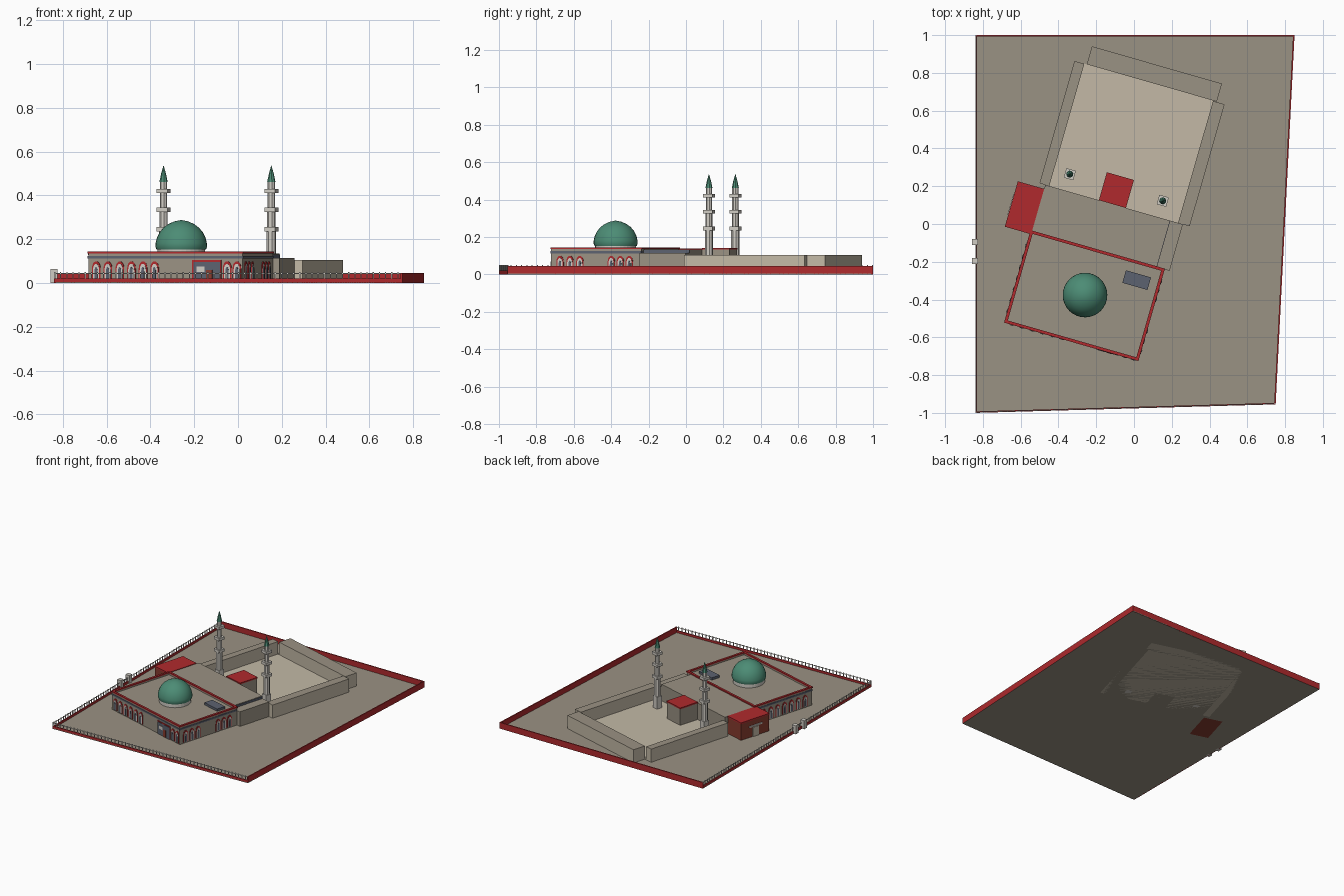
import bpy, bmesh, math
from mathutils import Matrix, Vector

if "Cube" in bpy.data.objects:
    bpy.data.objects.remove(bpy.data.objects["Cube"])


def material(name, rgb):
    mat = bpy.data.materials.new(name)
    mat.use_nodes = True
    linear = [((c / 255 + 0.055) / 1.055) ** 2.4 for c in rgb] + [1]
    mat.diffuse_color = linear
    mat.node_tree.nodes["Principled BSDF"].inputs["Base Color"].default_value = linear
    return mat


STONE = material("stone", (154, 146, 131))
BEIGE = material("beige", (195, 185, 166))
RED = material("red", (176, 42, 45))
BRICK = material("brick", (136, 60, 47))
GREEN = material("green", (76, 140, 117))
SLATE = material("slate", (92, 98, 112))
PALE = material("pale_stone", (208, 204, 196))

# Site frame, and the frame of the turned building
SITE = Matrix.Identity(4)
HALL = Matrix.Translation((-0.683, -0.519, 0)) @ Matrix.Rotation(math.radians(-16), 4, "Z")


def finish(name, bm, mats, frame):
    bmesh.ops.recalc_face_normals(bm, faces=bm.faces)
    mesh = bpy.data.meshes.new(name)
    bm.to_mesh(mesh)
    bm.free()
    for mat in mats:
        mesh.materials.append(mat)
    obj = bpy.data.objects.new(name, mesh)
    obj.matrix_world = frame
    bpy.context.collection.objects.link(obj)
    return obj


def prism(name, points, z0, z1, mat, frame=HALL, top=None):
    bm = bmesh.new()
    low = [bm.verts.new((x, y, z0)) for x, y in points]
    high = [bm.verts.new((x, y, z1)) for x, y in points]
    bm.faces.new(low)
    bm.faces.new(high).material_index = 1 if top else 0
    for i in range(len(points)):
        j = (i + 1) % len(points)
        bm.faces.new((low[i], low[j], high[j], high[i]))
    return finish(name, bm, [mat, top] if top else [mat], frame)


def box(name, u0, u1, v0, v1, z0, z1, mat, frame=HALL, top=None):
    return prism(name, [(u0, v0), (u1, v0), (u1, v1), (u0, v1)], z0, z1, mat, frame, top)


def lathe(name, profile, sides, mat, u, v):
    bm = bmesh.new()
    verts = [bm.verts.new((r, 0, z)) for r, z in profile]
    edges = [bm.edges.new(pair) for pair in zip(verts, verts[1:])]
    bmesh.ops.spin(bm, geom=verts + edges, cent=(0, 0, 0), axis=(0, 0, 1),
                   angle=math.tau, steps=sides, use_duplicate=False)
    bmesh.ops.remove_doubles(bm, verts=bm.verts, dist=0.0001)
    turn = Matrix.Rotation(math.pi / sides, 4, "Z")
    return finish(name, bm, [mat], HALL @ Matrix.Translation((u, v, 0)) @ turn)


def wall_frame(u, v, along):
    # Flat profiles drawn in this frame stand upright and face outwards
    a, up = Vector((*along, 0)), Vector((0, 0, 1))
    turn = Matrix((a, up, a.cross(up))).transposed().to_4x4()
    return HALL @ Matrix.Translation((u, v, 0)) @ turn


def arch(name, centre, half, z0, z1, depth, mat, frame):
    spring = z0 + (z1 - z0) * 0.62
    side = [(half * math.cos(t), spring + (z1 - spring) * math.sin(t) ** 0.9)
            for t in (0, 0.4, 0.8, 1.2)]
    points = [(half, z0)] + side + [(0, z1)] + [(-x, z) for x, z in side[::-1]] + [(-half, z0)]
    prism(name, [(centre + x, z) for x, z in points], 0, depth, mat, frame)


def arched_window(name, centre, frame):
    arch(name + "_surround", centre, 0.02, 0.012, 0.099, 0.004, RED, frame)
    arch(name + "_frame", centre, 0.0145, 0.012, 0.088, 0.006, PALE, frame)
    arch(name + "_pane", centre, 0.007, 0.016, 0.074, 0.008, SLATE, frame)


# Ground with solid walls behind and on the left, railings in front and on the right
corners = [(-0.84, -1), (0.75, -0.955), (0.85, 1), (-0.84, 1)]
prism("ground", corners, 0, 0.005, STONE, SITE)
for i, side in enumerate(("front", "left", "back", "right")):
    p, q = Vector(corners[i]), Vector(corners[(i + 1) % 4])
    run = (q - p).length
    edge = Matrix.Translation((*p, 0)) @ Matrix.Rotation(math.atan2(*(q - p).yx), 4, "Z")
    solid = side in ("left", "back")
    box(side + "_boundary_wall", 0, run, 0, 0.008, 0, 0.046 if solid else 0.021, RED, edge)
    if not solid:
        box(side + "_rail", 0, run, 0.002, 0.005, 0.042, 0.046, PALE, edge)
        post = box(side + "_railing_posts", 0, 0.005, 0.001, 0.006, 0.021, 0.05, PALE, edge)
        array = post.modifiers.new("repeat", "ARRAY")
        array.use_relative_offset = False
        array.use_constant_offset = True
        array.constant_offset_displace = (0.028, 0, 0)
        array.count = int(run / 0.028) + 1
for i, y in enumerate((-0.195, -0.095)):
    box(f"gate_post_{i + 1}", -0.857, -0.825, y - 0.016, y + 0.016, 0, 0.064, PALE, SITE)

# Main hall with slate band and red parapet
W, D = 0.732, 0.501
box("hall", 0, W, 0, D, 0, 0.126, STONE)
box("hall_band", -0.003, W + 0.003, -0.003, D, 0.112, 0.124, SLATE)
for z0, z1, out, mat, part in ((0.124, 0.135, 0, STONE, "parapet"),
                               (0.135, 0.144, 0.004, RED, "coping")):
    t = 0.012
    box(part + "_front", -out, W + out, -out, t, z0, z1, mat)
    box(part + "_back", -out, W + out, D - t, D + out, z0, z1, mat)
    box(part + "_right", -out, t, t, D - t, z0, z1, mat)
    box(part + "_left", W - t, W + out, t, D - t, z0, z1, mat)
box("roof_panel", 0.54, 0.678, 0.371, 0.44, 0.126, 0.143, SLATE)

# Arched windows on the three free sides
front = wall_frame(0, 0, (1, 0))
left = wall_frame(W, 0, (0, 1))
right = wall_frame(0, D, (0, -1))
sides = (("front", front, (0.038, 0.093, 0.15, 0.205, 0.26, 0.315, 0.66, 0.706)),
         ("left", left, (0.05, 0.105, 0.16, 0.335, 0.385, 0.435)),
         ("right", right, (0.08, 0.14, 0.2, 0.26, 0.32, 0.38, 0.44)))
for side, frame, places in sides:
    for i, place in enumerate(places):
        arched_window(f"{side}_window_{i + 1}", place, frame)

# Front entrance
box("entrance_surround", 0.494, 0.632, 0.006, 0.104, 0, 0.004, RED, front)
box("entrance_screen", 0.5, 0.626, 0.006, 0.096, 0, 0.006, SLATE, front)
box("entrance_plate", 0.515, 0.553, 0.05, 0.075, 0, 0.008, PALE, front)
box("entrance_door", 0.56, 0.59, 0.006, 0.06, 0, 0.008, BRICK, front)

# Dome on its drum
lathe("dome_drum", [(0, 0.12), (0.109, 0.12), (0.109, 0.156), (0, 0.156)], 32, PALE, 0.368, 0.254)
dome = lathe("dome", [(0, 0.153), (0.113, 0.153), (0.118, 0.166), (0.117, 0.182), (0.111, 0.207),
                      (0.099, 0.231), (0.082, 0.252), (0.059, 0.269), (0.033, 0.281), (0, 0.288)],
             32, GREEN, 0.368, 0.254)
bpy.context.view_layer.objects.active = dome
dome.select_set(True)
bpy.ops.object.shade_smooth_by_angle(angle=math.radians(40))
dome.select_set(False)

# Linking wing and side passage
box("linking_wing", 0.005, 0.69, D, 0.757, 0, 0.134, STONE)
box("wing_band", 0.69, 0.693, D, 0.757, 0.115, 0.13, SLATE)
box("side_passage", 0.69, 0.763, D, 0.757, 0, 0.115, STONE)

# Courtyard and its broad enclosing walls
box("courtyard_floor", 0.027, 0.736, 0.757, 1.431, 0, 0.01, BEIGE)
box("courtyard_right_wall", -0.027, 0.027, 0.757, 1.43, 0, 0.104, BEIGE, top=STONE)
box("courtyard_left_wall", 0.736, 0.8, 0.757, 1.428, 0, 0.104, BEIGE, top=STONE)
box("courtyard_back_wall", 0.04, 0.756, 1.431, 1.53, 0, 0.104, BEIGE, top=STONE)

# Small red-roofed rooms
box("courtyard_room", 0.302, 0.447, 0.757, 0.909, 0, 0.132, STONE)
box("courtyard_room_roof", 0.3, 0.449, 0.757, 0.911, 0.132, 0.142, RED)
box("side_room", -0.138, 0.003, 0.487, 0.733, 0, 0.127, BRICK)
box("side_room_roof", -0.14, 0.005, 0.485, 0.735, 0.127, 0.138, RED)
porch = wall_frame(-0.138, 0.733, (0, -1))
box("side_room_door", 0.1, 0.155, 0.005, 0.075, 0, 0.006, BEIGE, porch)
box("side_room_sign", 0.07, 0.185, 0.08, 0.09, 0, 0.006, PALE, porch)

# Two towers with three balconies each and green spires
for side, u in (("right", 0.114), ("left", 0.626)):
    v = 0.847
    box(side + "_tower_base", u - 0.022, u + 0.022, v - 0.022, v + 0.022, 0, 0.1, PALE)
    lathe(side + "_tower_shaft", [(0, 0.1), (0.022, 0.1), (0.022, 0.24), (0.019, 0.24), (0.019, 0.33),
                                  (0.017, 0.33), (0.017, 0.465), (0, 0.465)], 8, PALE, u, v)
    for i, z in enumerate((0.235, 0.325, 0.41)):
        half = 0.026
        box(f"{side}_tower_balcony_{i + 1}", u - half, u + half, v - half, v + half, z, z + 0.02, PALE)
    lathe(side + "_tower_spire", [(0, 0.462), (0.019, 0.462), (0.011, 0.5), (0, 0.538)], 8, GREEN, u, v)
